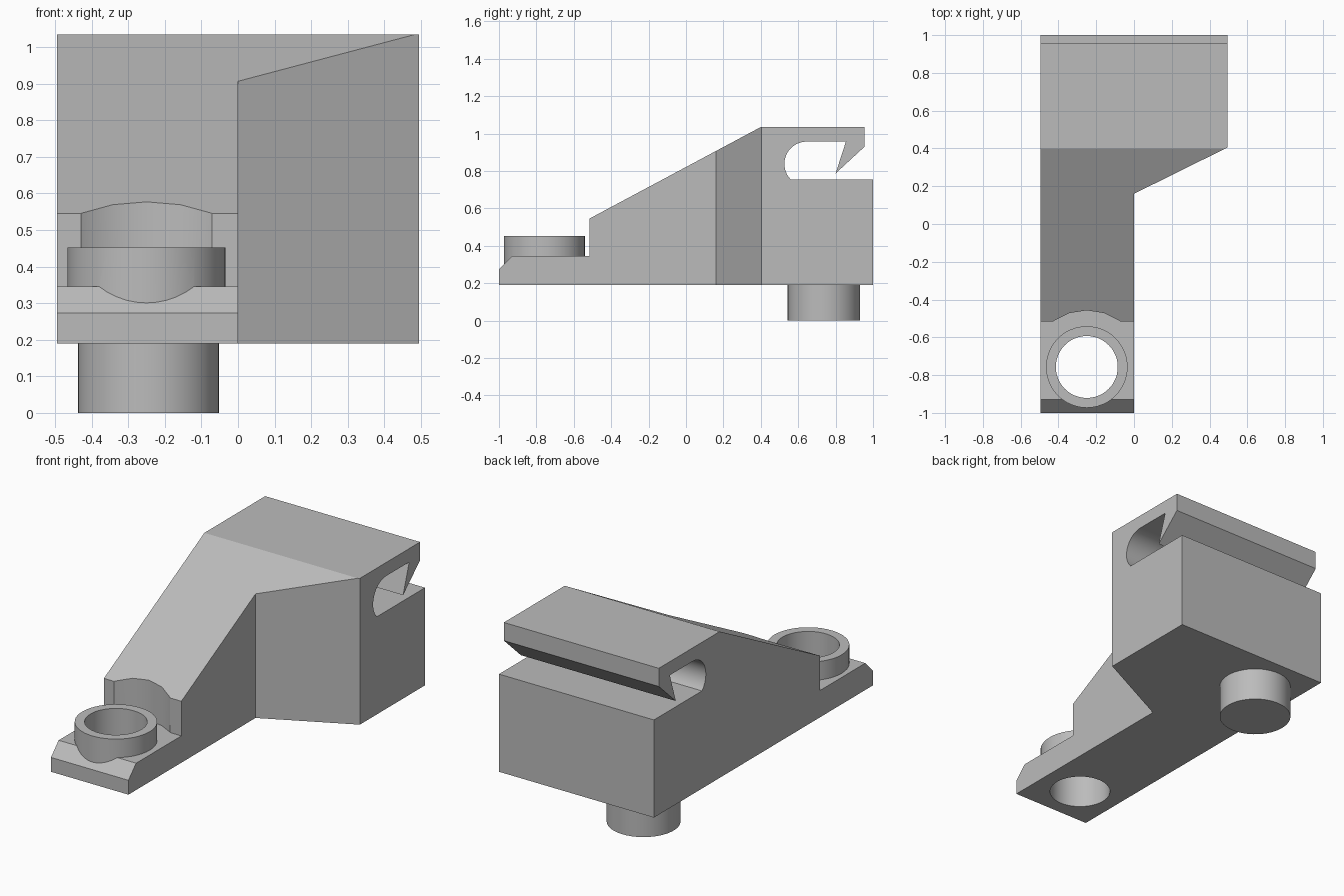
import bpy, bmesh, math

if "Cube" in bpy.data.objects:
    bpy.data.objects.remove(bpy.data.objects["Cube"], do_unlink=True)

grey = bpy.data.materials.new("plain grey")
grey.use_nodes = True
grey.diffuse_color = (0.5, 0.5, 0.5, 1)
grey.node_tree.nodes["Principled BSDF"].inputs["Base Color"].default_value = (0.5, 0.5, 0.5, 1)


def prism(name, points, sweep):
    """Extrude a closed outline of 3D points along a vector."""
    bm = bmesh.new()
    face = bm.faces.new([bm.verts.new(p) for p in points])
    moved = bmesh.ops.extrude_face_region(bm, geom=[face])["geom"]
    bmesh.ops.translate(bm, vec=sweep, verts=[v for v in moved if isinstance(v, bmesh.types.BMVert)])
    bmesh.ops.recalc_face_normals(bm, faces=bm.faces)
    mesh = bpy.data.meshes.new(name)
    bm.to_mesh(mesh)
    bm.free()
    mesh.materials.append(grey)
    obj = bpy.data.objects.new(name, mesh)
    bpy.context.collection.objects.link(obj)
    return obj


def cylinder(name, x, y, radius, bottom, top, sides=48):
    angles = [math.tau * i / sides for i in range(sides)]
    ring = [(x + radius * math.sin(a), y + radius * math.cos(a), bottom) for a in angles]
    return prism(name, ring, (0, 0, top - bottom))


def combine(obj, tool, operation):
    """Apply a boolean and discard the tool."""
    bpy.context.view_layer.objects.active = obj
    mod = obj.modifiers.new(operation, 'BOOLEAN')
    mod.operation, mod.object, mod.solver = operation, tool, 'EXACT'
    bpy.ops.object.modifier_apply(modifier=mod.name)
    bpy.data.objects.remove(tool, do_unlink=True)


def smooth(obj):
    bpy.ops.object.select_all(action='DESELECT')
    obj.select_set(True)
    bpy.context.view_layer.objects.active = obj
    bpy.ops.object.shade_smooth_by_angle(angle=math.radians(25))


# Side outline: base, rounded hook slot, top, slope, step and front chamfer
HALF = 0.495
slot_arc = [(0.645 + 0.119 * math.cos(a), 0.838 + 0.119 * math.sin(a))
            for a in (math.radians(225 - 135 * i / 18) for i in range(19))]
outline = [(-1, 0.19), (1, 0.19), (1, 0.754)] + slot_arc + [
    (0.855, 0.957), (0.80, 0.787), (0.955, 0.93), (0.955, 1.035),
    (0.4, 1.035), (-0.517, 0.545), (-0.517, 0.345), (-0.93, 0.345), (-1, 0.273)]
body = prism("bracket_body", [(-HALF, y, z) for y, z in outline], (2 * HALF, 0, 0))

# Narrow the front into an arm with a slanted shoulder
plan = [(0, -1.2), (0, 0.16), (HALF, 0.405), (0.6, 0.457), (0.6, -1.2)]
combine(body, prism("arm_cutter", [(x, y, 0) for x, y in plan], (0, 0, 1.5)), 'DIFFERENCE')

# Raised collar with clearance behind it and a through hole
EYE = (-0.25, -0.757)
combine(body, cylinder("clearance_cutter", *EYE, 0.3, 0.345, 1.2, 20), 'DIFFERENCE')
combine(body, cylinder("collar", *EYE, 0.216, 0.22, 0.452), 'UNION')
combine(body, cylinder("hole_cutter", *EYE, 0.164, 0.0, 0.7), 'DIFFERENCE')
smooth(body)

# Locating peg underneath
smooth(cylinder("locating_peg", -0.245, 0.737, 0.193, 0, 0.22))
